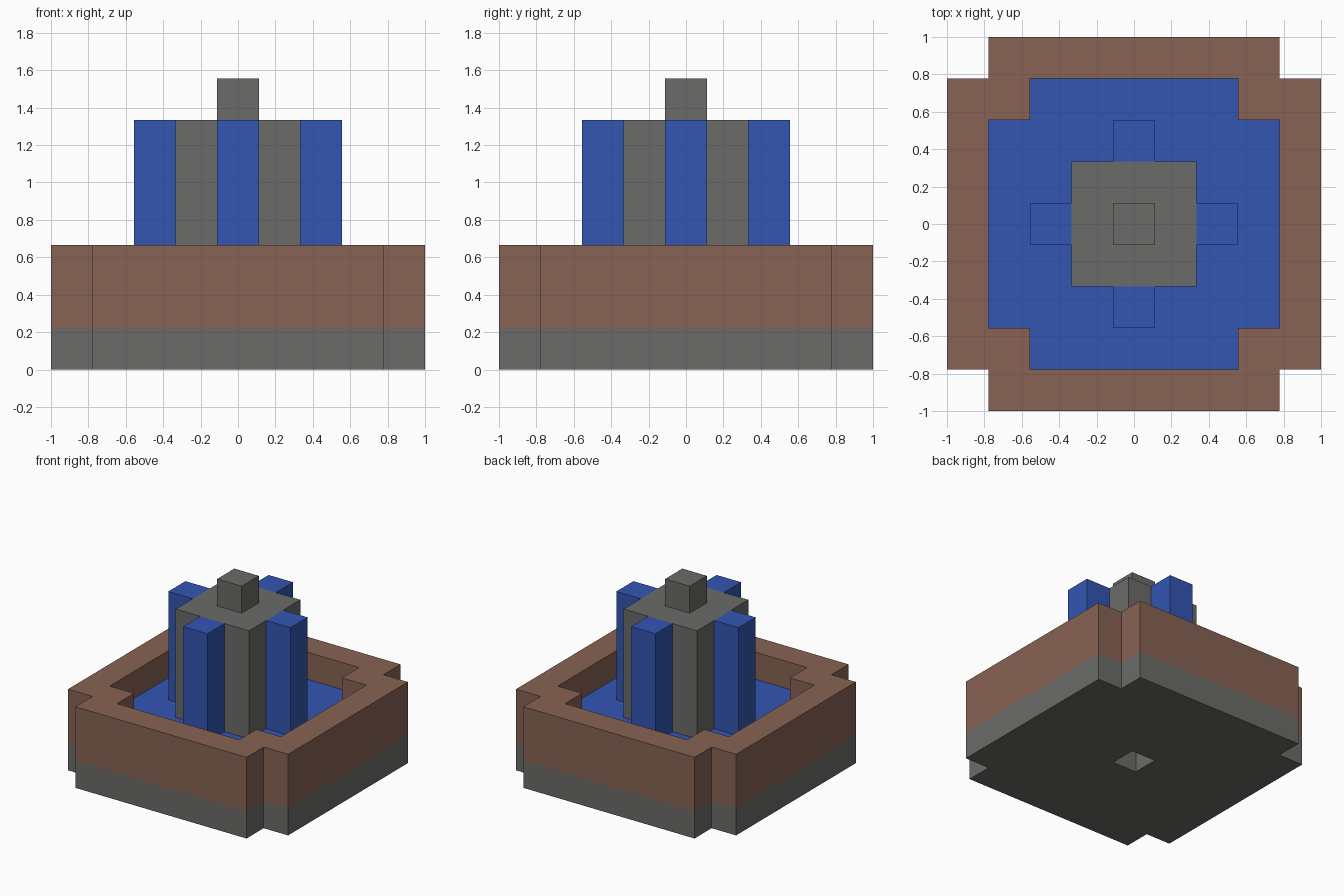
import bpy
import bmesh

cube = bpy.data.objects.get("Cube")
if cube:
    bpy.data.objects.remove(cube, do_unlink=True)

U = 2 / 9  # one block


def make_material(name, color):
    mat = bpy.data.materials.new(name)
    mat.use_nodes = True
    mat.diffuse_color = (*color, 1)
    mat.node_tree.nodes["Principled BSDF"].inputs["Base Color"].default_value = (*color, 1)
    return mat


stone = make_material("grey stone", (0.147, 0.147, 0.138))
brick = make_material("brown brick", (0.245, 0.125, 0.087))
water = make_material("blue water", (0.033, 0.093, 0.45))


def square(half, cx=0, cy=0):
    return [(cx + sx * half, cy + sy * half)
            for sx, sy in ((-1, -1), (1, -1), (1, 1), (-1, 1))]


def notched_square(half):
    """Square outline with one block cut out of every corner."""
    n = half - 1
    quarter = [(half, -n), (half, n), (n, n)]
    points = []
    for _ in range(4):
        points += quarter
        quarter = [(-y, x) for x, y in quarter]
    return points


def prism(name, mat, bottom, top, *outlines):
    """Extrude an outline, with any further outlines as holes (block units)."""
    bm = bmesh.new()
    edges = []
    for outline in outlines:
        verts = [bm.verts.new((x * U, y * U, bottom * U)) for x, y in outline]
        edges += [bm.edges.new((v, verts[i - 1])) for i, v in enumerate(verts)]
    bmesh.ops.triangle_fill(bm, edges=edges, use_beauty=True)
    extruded = bmesh.ops.extrude_face_region(bm, geom=bm.faces[:], use_keep_orig=True)
    moved = [v for v in extruded["geom"] if isinstance(v, bmesh.types.BMVert)]
    bmesh.ops.translate(bm, verts=moved, vec=(0, 0, (top - bottom) * U))
    bmesh.ops.recalc_face_normals(bm, faces=bm.faces[:])
    mesh = bpy.data.meshes.new(name)
    bm.to_mesh(mesh)
    bm.free()
    mesh.materials.append(mat)
    obj = bpy.data.objects.new(name, mesh)
    bpy.context.collection.objects.link(obj)
    return obj


# Basin: stone footing with a drain hole, brick rim, pool
prism("base_slab", stone, 0, 1, notched_square(4.5), square(0.5))
prism("basin_wall", brick, 1, 3, notched_square(4.5), notched_square(3.5))
prism("pool_water", water, 1, 2, notched_square(3.5), square(1.5))

# Central column and spout
prism("central_pillar", stone, 1, 6, square(1.5))
prism("spout", stone, 6, 7, square(0.5))

# Falling water on the four sides of the column
for side, x, y in (("front", 0, -2), ("back", 0, 2), ("left", 2, 0), ("right", -2, 0)):
    prism(f"{side}_waterfall", water, 2, 6, square(0.5, x, y))
